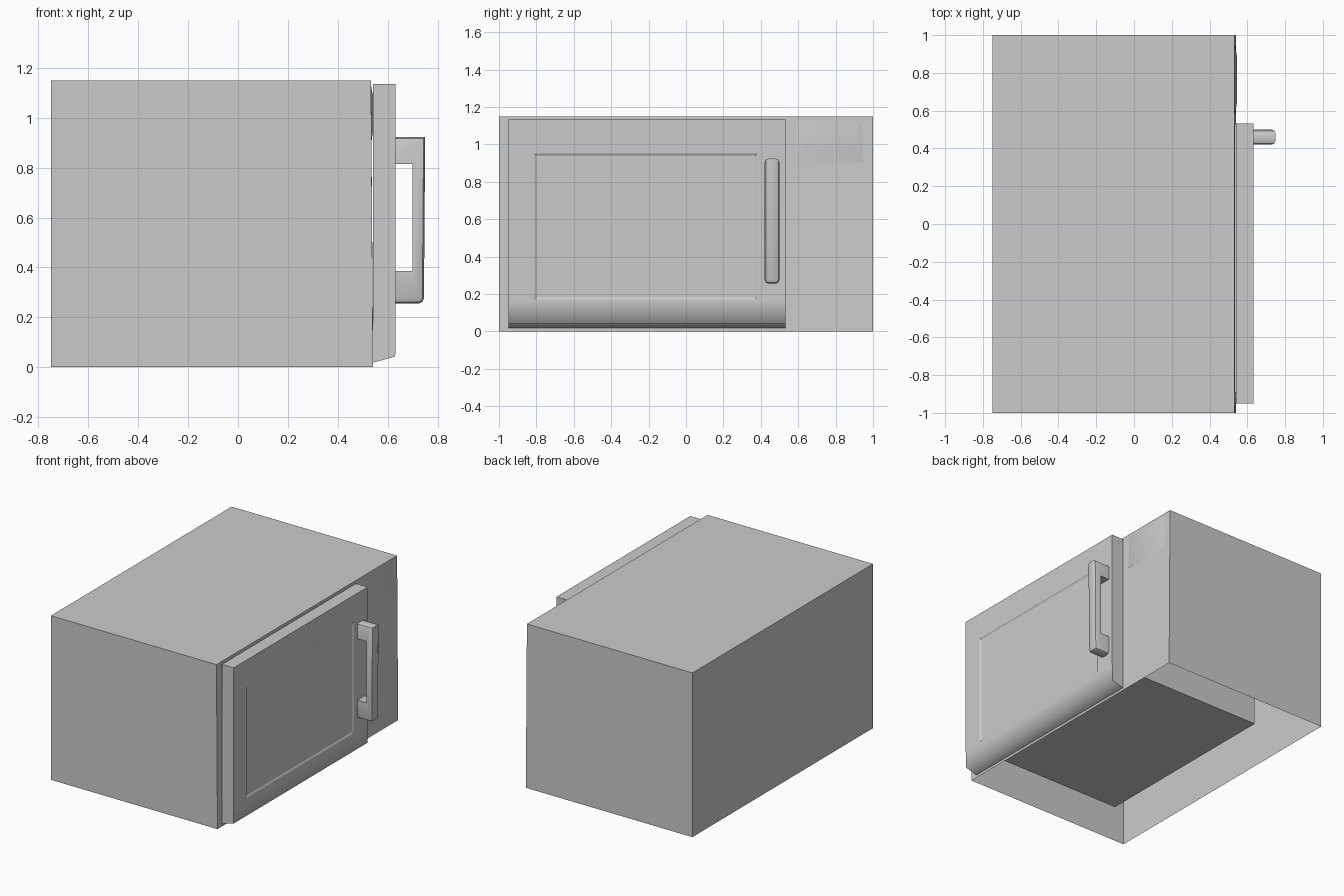
import bpy, bmesh

if "Cube" in bpy.data.objects:
    bpy.data.objects.remove(bpy.data.objects["Cube"])


def finish(bm, name):
    me = bpy.data.meshes.new(name)
    bm.to_mesh(me)
    bm.free()
    ob = bpy.data.objects.new(name, me)
    bpy.context.collection.objects.link(ob)
    return ob


def smooth(ob, angle):
    bpy.ops.object.select_all(action='DESELECT')
    bpy.context.view_layer.objects.active = ob
    ob.select_set(True)
    bpy.ops.object.shade_smooth_by_angle(angle=angle)


def extrude_profile(pts, y0, y1):
    """Closed solid from an (x, z) outline swept along y."""
    bm = bmesh.new()
    face = bm.faces.new([bm.verts.new((x, y0, z)) for x, z in pts])
    ext = bmesh.ops.extrude_face_region(bm, geom=[face], use_keep_orig=True)
    vs = [g for g in ext["geom"] if isinstance(g, bmesh.types.BMVert)]
    bmesh.ops.translate(bm, verts=vs, vec=(0, y1 - y0, 0))
    bmesh.ops.recalc_face_normals(bm, faces=bm.faces)
    bm.normal_update()
    return bm


def front_face(bm):
    """Largest face looking along +x."""
    return max((f for f in bm.faces if f.normal.x > .9), key=lambda f: f.calc_area())


def fit_rect(face, y, z):
    """Snap the corners of a face to a y/z rectangle."""
    c = face.calc_center_median()
    for v in face.verts:
        v.co.y = y[v.co.y > c.y]
        v.co.z = z[v.co.z > c.z]


# Case: leaning front, open underside, cooking cavity pushed in behind the door
bm = extrude_profile([(-.75, 0), (.541, 0), (.533, 1.15), (-.75, 1.15)], -1, 1)
under = min(bm.faces, key=lambda f: f.normal.z)
front = front_face(bm)
bmesh.ops.inset_region(bm, faces=[front], thickness=.1)
fit_rect(front, (-.89, .525), (.17, 1.0))
ext = bmesh.ops.extrude_face_region(bm, geom=[front])
for g in ext["geom"]:
    if isinstance(g, bmesh.types.BMVert):
        g.co.x = -.585
old = [f for f in (front, under) if f.is_valid]
bmesh.ops.delete(bm, geom=old, context='FACES_ONLY')
finish(bm, "case")

# Control pad: faint swelling on the upper part of the control panel
bm = extrude_profile([(.53, .9), (.5345, .9), (.544, .97), (.544, 1.07),
                      (.533, 1.13), (.53, 1.13)], .58, .95)
for v in bm.verts:
    if v.co.x > .54:
        v.co.y = .765 + (v.co.y - .765) * .7
smooth(finish(bm, "control_pad"), .7)

# Door: undercut slab with a shallow bevelled window, soft only along its lower lip
bm = extrude_profile([(.54, .018), (.63, .043), (.632, .16), (.632, 1.135), (.54, 1.135)],
                     -.95, .533)
front = front_face(bm)
bmesh.ops.inset_region(bm, faces=[front], thickness=.1)
fit_rect(front, (-.81, .38), (.17, .95))
bmesh.ops.inset_region(bm, faces=[front], thickness=.015, depth=-.006)
for e in bm.edges:
    e.smooth = all(v.co.x > .6 and v.co.z < .1 for v in e.verts)
    if e.smooth:
        for f in e.link_faces:
            f.smooth = True
finish(bm, "door")

# Handle: C-shaped grip with rounded outer edges
bm = extrude_profile([(.63, .255), (.745, .255), (.75, .923), (.63, .923),
                      (.63, .815), (.7, .815), (.7, .385), (.63, .385)], .42, .50)
outer = []
for e in bm.edges:
    a, b = (v.co for v in e.verts)
    across = abs(a.y - b.y) > .01
    front_edge = min(a.x, b.x) > .72
    end_edge = abs(a.z - b.z) < .01 and (a.z > .9 or a.z < .3)
    if (across and front_edge and a.z < .3) or (not across and (front_edge or end_edge)):
        outer.append(e)
bmesh.ops.bevel(bm, geom=outer, offset=.022, segments=2, profile=.5,
                affect='EDGES', clamp_overlap=True)
smooth(finish(bm, "handle"), .7)
